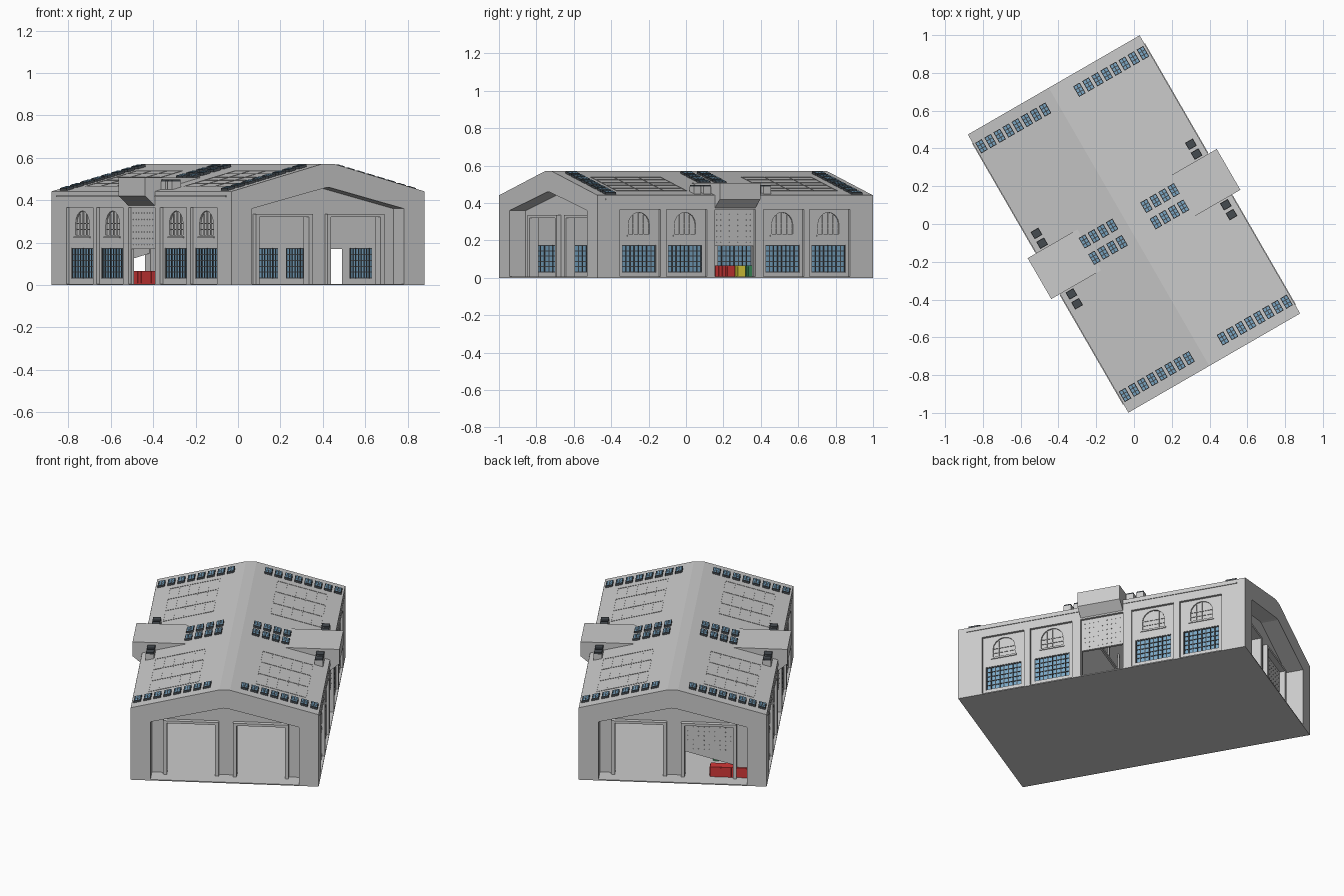
import bpy, bmesh, math
from mathutils import Matrix

if "Cube" in bpy.data.objects:
    bpy.data.objects.remove(bpy.data.objects["Cube"])

ROT = Matrix.Rotation(math.radians(30), 4, 'Z')   # whole hall is turned on the plot
BAYS = (-0.585, -0.3, 0.0, 0.3, 0.585)


def roof_z(u):
    return 0.572 - max(abs(u) - 0.03, 0) * 0.13 / 0.495


def material(name, rgb):
    m = bpy.data.materials.new(name)
    m.diffuse_color = (*rgb, 1)
    m.use_nodes = True
    m.node_tree.nodes["Principled BSDF"].inputs["Base Color"].default_value = m.diffuse_color
    return m


def box(bm, u0, u1, v0, v1, z0, z1, on_roof=False):
    vs = [bm.verts.new((u, v, z + (roof_z(u) if on_roof else 0)))
          for z in (z0, z1) for u, v in ((u0, v0), (u1, v0), (u1, v1), (u0, v1))]
    for f in ((3, 2, 1, 0), (4, 5, 6, 7), (0, 1, 5, 4), (1, 2, 6, 5), (2, 3, 7, 6), (3, 0, 4, 7)):
        bm.faces.new([vs[i] for i in f])


def prism(bm, pts, a0, a1, axis='v'):
    # outline in (u, z) pushed along v, or in (v, z) pushed along u
    place = (lambda p, a: (p[0], a, p[1])) if axis == 'v' else (lambda p, a: (a, p[0], p[1]))
    rings = [[bm.verts.new(place(p, a)) for p in pts] for a in (a0, a1)]
    n = len(pts)
    bm.faces.new(rings[0])
    bm.faces.new(rings[1][::-1])
    for i in range(n):
        j = (i + 1) % n
        bm.faces.new((rings[0][j], rings[0][i], rings[1][i], rings[1][j]))


def finish(name, bm, mat=None):
    bmesh.ops.recalc_face_normals(bm, faces=bm.faces[:])
    bm.transform(ROT)
    me = bpy.data.meshes.new(name)
    bm.to_mesh(me)
    bm.free()
    if mat:
        me.materials.append(mat)
    ob = bpy.data.objects.new(name, me)
    bpy.context.collection.objects.link(ob)
    return ob


def arch(c, w, z0, z1, n=8):
    r = w / 2
    return [(c - r, z0), (c + r, z0)] + [
        (c + r * math.cos(math.pi * i / n), z1 - r + r * math.sin(math.pi * i / n)) for i in range(n + 1)]


def gable(w, z0, ze, zt, flat):
    return [(-w, z0), (w, z0), (w, ze), (flat, zt), (-flat, zt), (-w, ze)]


glass = material("glass_blue", (0.20, 0.40, 0.58))
dark = material("frame_dark", (0.06, 0.07, 0.08))
red = material("paint_red", (0.65, 0.04, 0.04))
yellow = material("paint_yellow", (0.80, 0.68, 0.05))
green = material("paint_green", (0.05, 0.30, 0.12))

# Hall shell, hollowed and pierced
bm = bmesh.new()
prism(bm, gable(0.525, 0, 0.442, 0.572, 0.03), -0.85, 0.85)
hall = finish("hall_shell", bm)

inside, recess, doors, bays, holes, niches = [bmesh.new() for _ in range(6)]
prism(inside, gable(0.495, 0.006, 0.422, 0.552, 0.03), -0.72, 0.72)
for s in (-1, 1):
    prism(recess, gable(0.415, 0.006, 0.36, 0.46, 0.01), s * 0.75, s * 0.9)
    for t in (-1, 1):
        box(doors, *sorted((t * 0.06, t * 0.33)), *sorted((s * 0.70, s * 0.80)), 0.006, 0.32)
    for c in BAYS:
        a, b = sorted((s * 0.51, s * 0.56))
        box(bays, a, b, c - 0.125, c + 0.125, 0.006, 0.365)
        a, b = sorted((s * 0.47, s * 0.55))
        if c == 0:
            box(holes, a, b, -0.122, 0.122, 0.006, 0.17)
        else:
            box(holes, a, b, c - 0.105, c + 0.105, 0.03, 0.175)
            prism(niches, arch(c, 0.13, 0.235, 0.35), s * 0.502, s * 0.56, 'u')
cutters = [finish("cutter", b) for b in (inside, recess, doors, bays, holes, niches)]
for c in cutters:
    c.hide_render = True
    m = hall.modifiers.new("cut", 'BOOLEAN')
    m.operation, m.solver, m.object = 'DIFFERENCE', 'EXACT', c
bpy.context.view_layer.update()
cut_mesh = bpy.data.meshes.new_from_object(hall.evaluated_get(bpy.context.evaluated_depsgraph_get()))
hall.modifiers.clear()
hall.data = cut_mesh
for c in cutters:
    bpy.data.objects.remove(c)

# Side windows: glass, dark glazing bars, arched upper lights, sills
panes, bars, muntins, sills = [bmesh.new() for _ in range(4)]
for s in (-1, 1):
    def wall_box(bm, u0, u1, *rest):
        box(bm, *sorted((s * u0, s * u1)), *rest)
    for c in BAYS:
        if c == 0:
            continue
        wall_box(panes, 0.499, 0.503, c - 0.105, c + 0.105, 0.03, 0.175)
        for i in range(9):
            v = c - 0.1025 + 0.205 * i / 8
            wall_box(bars, 0.496, 0.507, v - 0.0025, v + 0.0025, 0.03, 0.175)
        for i in range(6):
            z = 0.0325 + 0.14 * i / 5
            wall_box(bars, 0.4965, 0.5065, c - 0.105, c + 0.105, z - 0.0025, z + 0.0025)
        for dv, top in ((-0.032, 0.335), (0, 0.348), (0.032, 0.335)):
            wall_box(muntins, 0.500, 0.507, c + dv - 0.002, c + dv + 0.002, 0.235, top)
        for z in (0.262, 0.29):
            wall_box(muntins, 0.500, 0.506, c - 0.065, c + 0.065, z - 0.002, z + 0.002)
        wall_box(sills, 0.508, 0.515, c - 0.075, c + 0.075, 0.222, 0.230)
    wall_box(sills, 0.52, 0.529, -0.8, -0.13, 0.415, 0.423)
    wall_box(sills, 0.52, 0.529, 0.13, 0.8, 0.415, 0.423)
finish("side_window_glass", panes, glass)
finish("side_window_bars", bars, dark)
finish("arched_window_bars", muntins)
finish("sills_and_eave_strips", sills)

# Door surrounds in both gable recesses
bm = bmesh.new()
for s in (-1, 1):
    v0, v1 = sorted((s * 0.745, s * 0.775))
    for t in (-1, 1):
        for a, b in ((0.04, 0.06), (0.33, 0.35)):
            box(bm, *sorted((t * a, t * b)), v0, v1, 0.006, 0.32)
        box(bm, *sorted((t * 0.04, t * 0.35)), v0, v1, 0.32, 0.335)
finish("door_surrounds", bm)

# Half-lowered crooked shutter in one rear doorway
bm = bmesh.new()
prism(bm, [(-0.335, 0.075), (-0.055, 0.15), (-0.055, 0.325), (-0.335, 0.325)], 0.732, 0.742)
for i in range(9):
    for j in range(6):
        u, z = -0.315 + i * 0.03, 0.165 + j * 0.027
        box(bm, u - 0.002, u + 0.002, 0.741, 0.745, z - 0.002, z + 0.002)
finish("crooked_shutter", bm)

# Side roof housings with sloped underside, studs on the wall below
housing, studs = bmesh.new(), bmesh.new()
outline = [(0.25, 0.508), (0.578, 0.508), (0.578, 0.42), (0.522, 0.372),
           (0.505, 0.372), (0.505, 0.44), (0.25, 0.49)]
for s in (-1, 1):
    prism(housing, [(s * u, z) for u, z in outline], -0.125, 0.125)
    for i in range(9):
        for j in range(6):
            v, z = -0.104 + i * 0.026, 0.19 + j * 0.03
            box(studs, *sorted((s * 0.508, s * 0.513)), v - 0.002, v + 0.002, z - 0.002, z + 0.002)
finish("roof_housings", housing)
finish("wall_studs", studs)

# Black vents next to the housings, on small grey plinths
vents, plinths = bmesh.new(), bmesh.new()
for s in (-1, 1):
    for v in (-0.215, -0.155, 0.155, 0.215):
        u = s * 0.472
        box(plinths, u - 0.024, u + 0.024, v - 0.022, v + 0.022, 0.44, 0.488)
        box(vents, u - 0.022, u + 0.022, v - 0.020, v + 0.020, 0.488, 0.497)
finish("vent_plinths", plinths)
finish("vent_tops", vents, dark)

# Skylights: two full rows at the ends, two short rows in the middle
frames, lights = bmesh.new(), bmesh.new()
rows = [(-0.76, 8), (0.76, 8), (-0.05, 4), (0.05, 4)]
for s in (-1, 1):
    for v, n in rows:
        for i in range(n):
            u = s * (0.105 + i * 0.0555)
            box(frames, u - 0.020, u + 0.020, v - 0.032, v + 0.032, -0.01, 0.012, True)
            for a in (-0.009, 0.009):
                for b in (-0.02, 0, 0.02):
                    box(lights, u + a - 0.0065, u + a + 0.0065,
                        v + b - 0.0075, v + b + 0.0075, 0.008, 0.0135, True)
finish("skylight_frames", frames, dark)
finish("skylight_glass", lights, glass)

# Thin roof ribs on each slope
bm = bmesh.new()
for s in (-1, 1):
    for t in (-1, 1):
        for i in range(6):
            u = s * (0.16 + i * 0.056)
            box(bm, u - 0.0015, u + 0.0015, *sorted((t * 0.25, t * 0.68)), -0.002, 0.002, True)
        for v in (0.25, 0.39, 0.54, 0.68):
            box(bm, *sorted((s * 0.16, s * 0.44)), t * v - 0.0015, t * v + 0.0015, -0.002, 0.002, True)
finish("roof_ribs", bm)

# Interior roof trusses
bm = bmesh.new()
for v in (-0.44, -0.15, 0.15, 0.44):
    box(bm, -0.497, 0.497, v - 0.006, v + 0.006, 0.40, 0.414)
    for u in (-0.32, -0.16, 0, 0.16, 0.32):
        box(bm, u - 0.005, u + 0.005, v - 0.005, v + 0.005, 0.41, roof_z(u) - 0.012)
finish("roof_trusses", bm)

# Shipping containers with ribbed sides, stored indoors
for name, v, mat in (("red_container", 0.36, red), ("yellow_container", 0.425, yellow),
                     ("green_container", 0.49, green), ("rear_red_container", 0.70, red)):
    bm = bmesh.new()
    box(bm, -0.43, -0.20, v + 0.002, v + 0.058, 0.006, 0.066)
    for i in range(13):
        u = -0.425 + i * 0.0183
        box(bm, u - 0.004, u + 0.004, v, v + 0.06, 0.010, 0.063)
    for b in (0.012, 0.03, 0.048):
        box(bm, -0.201, -0.198, v + b - 0.003, v + b + 0.003, 0.010, 0.062)
    finish(name, bm, mat)
